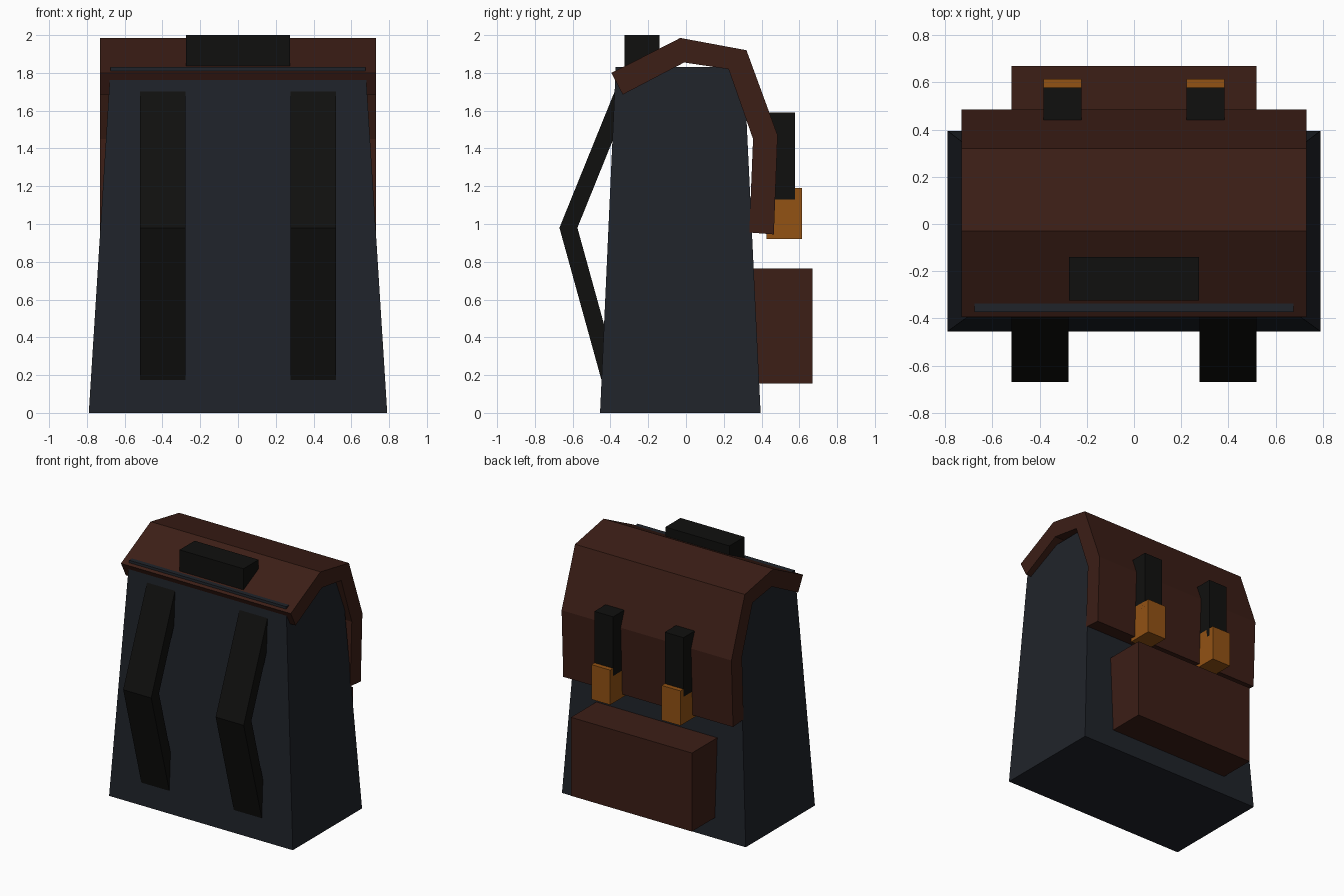
import bpy, bmesh

if "Cube" in bpy.data.objects:
    bpy.data.objects.remove(bpy.data.objects["Cube"])


def material(name, rgb):
    m = bpy.data.materials.new(name)
    m.diffuse_color = (*rgb, 1)
    m.use_nodes = True
    m.node_tree.nodes["Principled BSDF"].inputs["Base Color"].default_value = m.diffuse_color
    return m


NAVY = material("navy_canvas", (0.014, 0.017, 0.023))
BROWN = material("brown_leather", (0.045, 0.013, 0.008))
BLACK = material("black_webbing", (0.005, 0.005, 0.0045))
BRASS = material("brass", (0.29, 0.085, 0.007))


def finish(name, bm, mat):
    bmesh.ops.recalc_face_normals(bm, faces=bm.faces)
    mesh = bpy.data.meshes.new(name)
    bm.to_mesh(mesh)
    bm.free()
    mesh.materials.append(mat)
    obj = bpy.data.objects.new(name, mesh)
    bpy.context.collection.objects.link(obj)
    return obj


def band(name, outer, inner, x0, x1, mat):
    """Bent strip: matching outer and inner (y, z) lines, extruded from x0 to x1."""
    bm = bmesh.new()
    rings = [[bm.verts.new(p) for p in ((x0, *o), (x1, *o), (x1, *i), (x0, *i))]
             for o, i in zip(outer, inner)]
    for a, b in zip(rings, rings[1:]):
        for k in range(4):
            n = (k + 1) % 4
            bm.faces.new((a[k], a[n], b[n], b[k]))
    bm.faces.new(rings[0])
    bm.faces.new(rings[-1])
    return finish(name, bm, mat)


def box(name, x0, x1, y0, y1, z0, z1, mat):
    return band(name, [(y0, z0), (y0, z1)], [(y1, z0), (y1, z1)], x0, x1, mat)


# Tapered main bag
body = box("bag_body", -0.79, 0.79, -0.455, 0.395, 0, 1.83, NAVY)
for v in body.data.vertices:
    if v.co.z > 1:
        v.co.x *= 0.675 / 0.79
        v.co.y = -0.372 if v.co.y < 0 else 0.307

# Folded lid wrapping over the top and down the back
band("lid_flap",
     [(-0.395, 1.80), (-0.03, 1.985), (0.32, 1.92), (0.485, 1.47), (0.465, 0.945)],
     [(-0.335, 1.685), (-0.01, 1.855), (0.225, 1.82), (0.355, 1.45), (0.335, 0.955)],
     -0.73, 0.73, BROWN)

# Carry handle and outer pocket
box("carry_handle", -0.275, 0.275, -0.325, -0.14, 1.80, 2.0, BLACK)
box("outer_pocket", -0.52, 0.52, 0.33, 0.67, 0.155, 0.765, BROWN)

for side, s in (("left", -1), ("right", 1)):
    # Bent shoulder strap, ends buried in the bag
    band(f"{side}_shoulder_strap",
         [(-0.36, 1.745), (-0.67, 0.98), (-0.445, 0.165)],
         [(-0.29, 1.685), (-0.575, 0.98), (-0.36, 0.20)],
         s * 0.277, s * 0.518, BLACK)
    # Lid strap and its buckle
    box(f"{side}_lid_strap", s * 0.222, s * 0.383, 0.44, 0.578, 1.13, 1.59, BLACK)
    box(f"{side}_buckle", s * 0.222, s * 0.383, 0.425, 0.615, 0.92, 1.19, BRASS)
